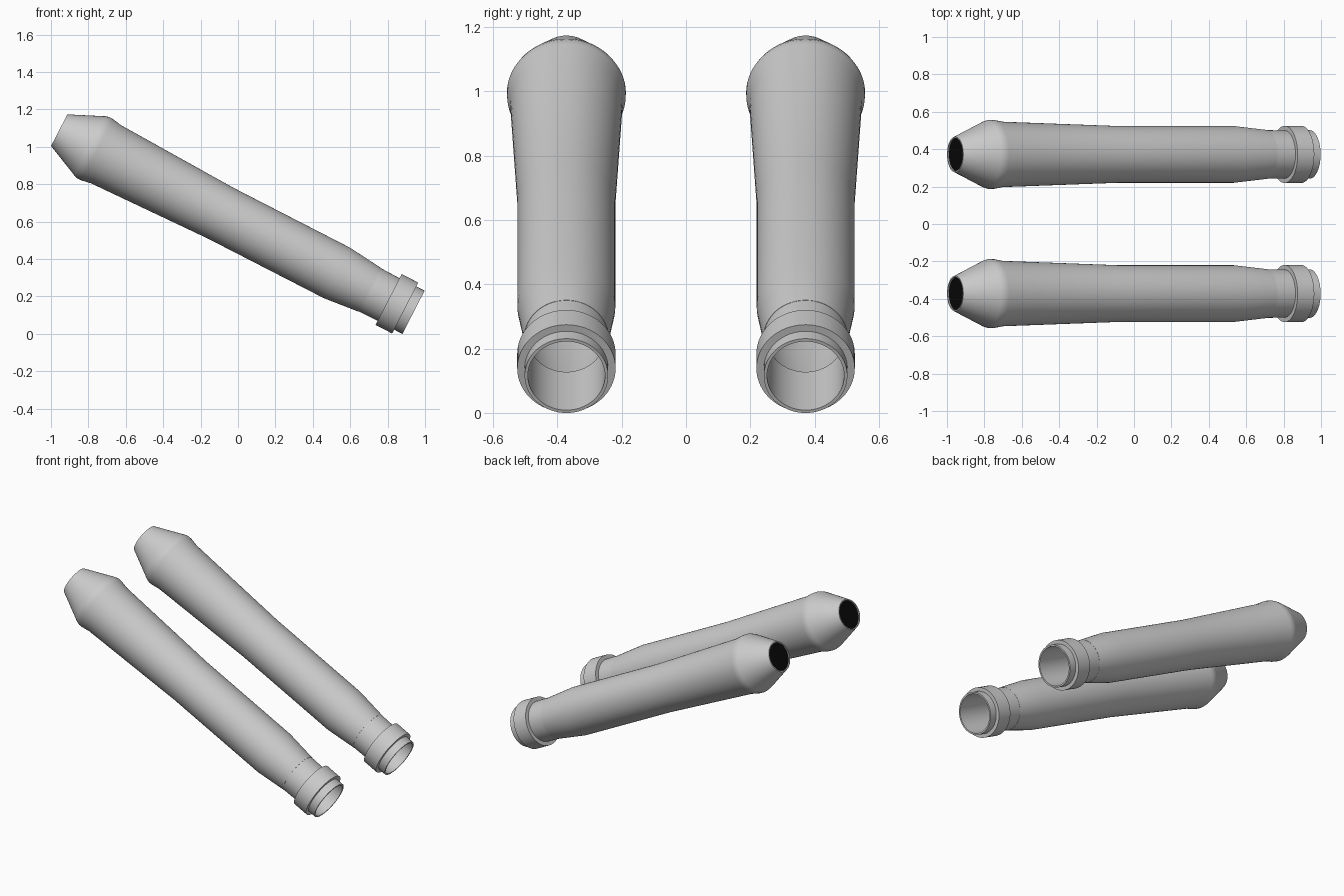
import bpy
import bmesh
from math import cos, sin, pi, radians

cube = bpy.data.objects.get("Cube")
if cube:
    bpy.data.objects.remove(cube, do_unlink=True)

SEGMENTS = 64
TILT = radians(27.2)
START_X, START_Z = -0.956, 1.089   # centre of the upper, narrow end
SPACING = 0.372                    # each tube's distance from the middle


def make_material(name, rgb):
    mat = bpy.data.materials.new(name)
    mat.use_nodes = True
    color = (*rgb, 1.0)
    mat.diffuse_color = color
    bsdf = mat.node_tree.nodes["Principled BSDF"]
    bsdf.inputs["Base Color"].default_value = color
    bsdf.inputs["Roughness"].default_value = 0.6
    return mat


def revolve(name, profile, mat, y, closed=True):
    """Spin (distance, radius) points about the tilted tube axis."""
    bm = bmesh.new()
    rings = []
    for dist, radius in profile:
        ring = [bm.verts.new((dist, radius * cos(2 * pi * i / SEGMENTS),
                              radius * sin(2 * pi * i / SEGMENTS)))
                for i in range(SEGMENTS)]
        rings.append(ring)
    pairs = list(zip(rings, rings[1:]))
    if closed:
        pairs.append((rings[-1], rings[0]))
    else:
        bm.faces.new(rings[0])
        bm.faces.new(rings[-1])
    for a, b in pairs:
        for i in range(SEGMENTS):
            j = (i + 1) % SEGMENTS
            bm.faces.new((a[i], a[j], b[j], b[i]))
    bmesh.ops.recalc_face_normals(bm, faces=bm.faces)
    mesh = bpy.data.meshes.new(name)
    bm.to_mesh(mesh)
    bm.free()
    mesh.materials.append(mat)
    obj = bpy.data.objects.new(name, mesh)
    bpy.context.collection.objects.link(obj)
    obj.location = (START_X, y, START_Z)
    obj.rotation_euler = (0, TILT, 0)
    bpy.ops.object.select_all(action="DESELECT")
    obj.select_set(True)
    bpy.context.view_layer.objects.active = obj
    bpy.ops.object.shade_smooth_by_angle(angle=radians(32))
    return obj


grey = make_material("plain grey", (0.6, 0.6, 0.6))
black = make_material("black", (0.003, 0.003, 0.003))

# Long sleeve with a tapered nose: outer wall, then inner wall
SLEEVE = [(0, 0.095), (0.185, 0.179), (0.205, 0.185), (0.23, 0.184),
          (0.28, 0.175), (0.97, 0.152), (1.67, 0.152), (1.87, 0.131),
          (1.87, 0.122), (1.67, 0.144), (0.97, 0.144), (0.28, 0.167),
          (0.205, 0.176), (0.01, 0.088), (0, 0.088)]

# Neck, raised collar and open lip, lined on the inside
CUFF = [(1.87, 0.13), (1.98, 0.128), (1.98, 0.153), (2.08, 0.153),
        (2.08, 0.13), (2.13, 0.13), (2.13, 0.12), (1.87, 0.12)]

# Dark plate just inside the nose opening
PLATE = [(0.008, 0.088), (0.014, 0.088)]

for side, y in (("left", SPACING), ("right", -SPACING)):
    # the tubes lie along x, so name them by front and back
    place = "back" if y > 0 else "front"
    revolve(place + "_sleeve", SLEEVE, grey, y)
    revolve(place + "_cuff", CUFF, grey, y)
    revolve(place + "_nose_opening", PLATE, black, y, closed=False)
